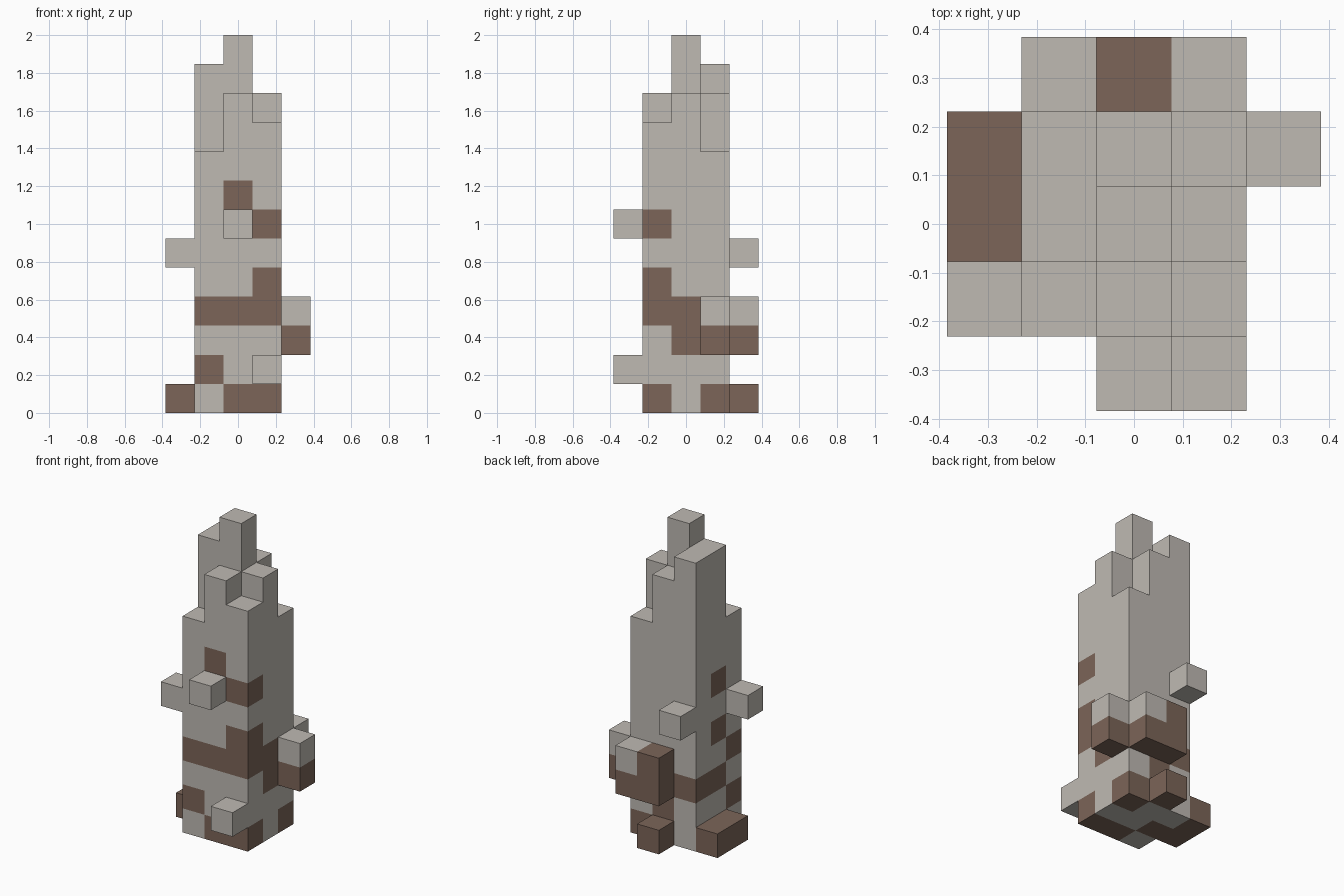
import bpy
import bmesh
from mathutils import Vector

if "Cube" in bpy.data.objects:
    bpy.data.objects.remove(bpy.data.objects["Cube"], do_unlink=True)

U = 2 / 13  # edge of one block


def make_material(name, colour):
    mat = bpy.data.materials.new(name)
    mat.use_nodes = True
    mat.diffuse_color = colour
    bsdf = next(n for n in mat.node_tree.nodes if n.type == "BSDF_PRINCIPLED")
    bsdf.inputs["Base Color"].default_value = colour
    bsdf.inputs["Roughness"].default_value = 0.9
    return mat


MATERIALS = [make_material("pale_stone", (0.52, 0.49, 0.45, 1)),
             make_material("brown_earth", (0.20, 0.13, 0.098, 1))]

# Height in blocks of each column of the shaft, rows from front to back
HEIGHTS = [(9, 11, 10), (12, 13, 11), (12, 11, 9)]
shaft = {(x - 1, y - 1, z) for y, row in enumerate(HEIGHTS)
         for x, h in enumerate(row) for z in range(h)}

# Blocks sticking out of each side
PARTS = {
    "stone_spire": shaft,
    "front_knobs": {(0, -2, 6), (1, -2, 1)},
    "back_knobs": {(-1, 2, 5), (0, 2, 0)},
    "back_ledge": {(x, 2, z) for x in (0, 1) for z in (2, 3)},
    "left_knob": {(2, 1, 2), (2, 1, 3)},
    "right_knob": {(-2, -1, 5)},
    "right_foot": {(-2, 0, 0), (-2, 1, 0)},
}
solid = set().union(*PARTS.values())

# Brown blocks of the shaft by layer, as (x, y)
STAINS = {
    0: [(0, -1), (1, -1), (1, 1), (-1, 0)],
    1: [(-1, -1), (0, 1)],
    2: [(1, 0), (1, 1), (-1, 1), (-1, 0)],
    3: [(-1, -1), (0, -1), (1, -1), (1, 0)],
    4: [(1, -1), (-1, 0)],
    6: [(1, -1), (-1, 0)],
    7: [(0, -1)],
}
brown = {(x, y, z) for z, cells in STAINS.items() for x, y in cells}
# Brown blocks of the protruding parts
brown |= PARTS["right_foot"] | {(0, 2, 0), (0, 2, 2), (0, 2, 3),
                                (1, 2, 2), (2, 1, 2)}


def build_part(name, cells):
    """Make one object from the exposed sides of its blocks."""
    bm = bmesh.new()
    for cell in sorted(cells):
        centre = Vector(cell) + Vector((0, 0, 0.5))
        for axis in range(3):
            for sign in (-1, 1):
                step = Vector((0, 0, 0))
                step[axis] = sign
                if tuple(int(a + b) for a, b in zip(cell, step)) in solid:
                    continue
                a, b = Vector((0, 0, 0)), Vector((0, 0, 0))
                a[(axis + 1) % 3] = 0.5
                b[(axis + 2) % 3] = 0.5 * sign
                mid = centre + step / 2
                corners = (mid - a - b, mid + a - b, mid + a + b, mid - a + b)
                face = bm.faces.new([bm.verts.new(c * U) for c in corners])
                face.material_index = int(cell in brown)
    bmesh.ops.remove_doubles(bm, verts=bm.verts, dist=U / 100)
    mesh = bpy.data.meshes.new(name)
    bm.to_mesh(mesh)
    bm.free()
    for mat in MATERIALS:
        mesh.materials.append(mat)
    bpy.context.scene.collection.objects.link(bpy.data.objects.new(name, mesh))


for part, blocks in PARTS.items():
    build_part(part, blocks)
